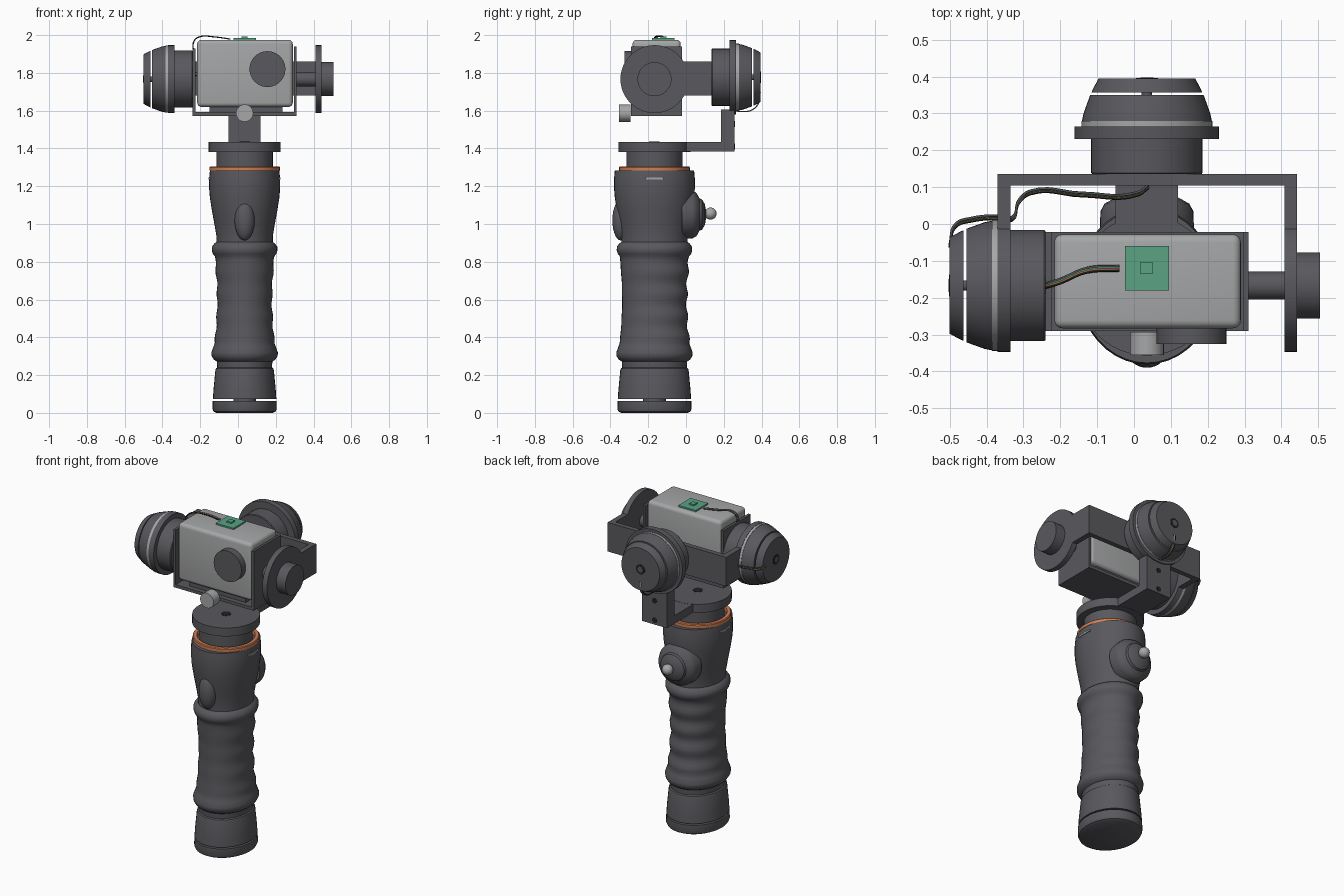
import bpy, bmesh, math
from mathutils import Matrix, Vector

if "Cube" in bpy.data.objects:
    bpy.data.objects.remove(bpy.data.objects["Cube"], do_unlink=True)


def material(name, rgb):
    m = bpy.data.materials.new(name)
    m.use_nodes = True
    m.diffuse_color = (*rgb, 1)
    m.node_tree.nodes["Principled BSDF"].inputs["Base Color"].default_value = (*rgb, 1)
    return m


DARK = material("dark grey", (0.1, 0.098, 0.11))
LIGHT = material("light grey", (0.38, 0.385, 0.39))
ORANGE = material("copper orange", (0.62, 0.21, 0.09))
GREEN = material("board green", (0.1, 0.36, 0.23))
BLACK = material("black", (0.015, 0.015, 0.017))

CX, CY, CZ = 0.035, -0.167, 1.767      # handle axis and tilt axis height


def finish(name, bm, mat, smooth=True):
    bmesh.ops.recalc_face_normals(bm, faces=bm.faces)
    me = bpy.data.meshes.new(name)
    bm.to_mesh(me)
    bm.free()
    me.materials.append(mat)
    ob = bpy.data.objects.new(name, me)
    bpy.context.collection.objects.link(ob)
    if smooth:
        bpy.ops.object.select_all(action='DESELECT')
        ob.select_set(True)
        bpy.context.view_layer.objects.active = ob
        bpy.ops.object.shade_smooth_by_angle(angle=math.radians(35))
    return ob


def frame(axis, origin):
    """Place local +z along an axis, starting at origin."""
    return Matrix.Translation(origin) @ Vector(axis).to_track_quat('Z', 'Y').to_matrix().to_4x4()


def lathe(name, profile, mat, axis=(0, 0, 1), origin=(0, 0, 0), seg=40, shape=None, closed=False):
    """Spin (radius, height) points; shape(r, h, angle) may alter each section."""
    bm = bmesh.new()
    shape = shape or (lambda r, h, a: (r * math.cos(a), r * math.sin(a)))
    rings = [[bm.verts.new((*shape(r, h, math.tau * i / seg), h)) for i in range(seg)]
             for r, h in profile]
    pairs = list(zip(rings, rings[1:]))
    if closed:
        pairs.append((rings[-1], rings[0]))
    else:
        bm.faces.new(rings[0])
        bm.faces.new(rings[-1])
    for a, b in pairs:
        for i in range(seg):
            j = (i + 1) % seg
            bm.faces.new((a[i], a[j], b[j], b[i]))
    bm.transform(frame(axis, origin))
    return finish(name, bm, mat)


def disc(name, r, depth, mat, axis, origin, seg=40):
    return lathe(name, [(r, 0), (r, depth)], mat, axis, origin, seg)


def box(name, lo, hi, mat, bevel=0):
    bm = bmesh.new()
    bmesh.ops.create_cube(bm, size=1)
    lo, hi = Vector(lo), Vector(hi)
    bm.transform(Matrix.Translation((lo + hi) / 2) @ Matrix.Diagonal((*(hi - lo), 1)))
    if bevel:
        bmesh.ops.bevel(bm, geom=bm.edges[:], offset=bevel, segments=4, profile=0.5, affect='EDGES')
    return finish(name, bm, mat, bevel > 0)


def ellipsoid(name, centre, size, mat):
    bm = bmesh.new()
    bmesh.ops.create_uvsphere(bm, u_segments=28, v_segments=14, radius=1)
    bm.transform(Matrix.Translation(centre) @ Matrix.Diagonal((*size, 1)))
    return finish(name, bm, mat)


def wire(name, points, r, mat):
    cu = bpy.data.curves.new(name, 'CURVE')
    cu.dimensions = '3D'
    cu.bevel_depth, cu.bevel_resolution, cu.resolution_u = r, 1, 6
    sp = cu.splines.new('BEZIER')
    sp.bezier_points.add(len(points) - 1)
    for bp, p in zip(sp.bezier_points, points):
        bp.co = p
        bp.handle_left_type = bp.handle_right_type = 'AUTO'
    tmp = bpy.data.objects.new(name + "_path", cu)
    bpy.context.collection.objects.link(tmp)
    bpy.context.view_layer.update()
    me = bpy.data.meshes.new_from_object(tmp.evaluated_get(bpy.context.evaluated_depsgraph_get()))
    bpy.data.objects.remove(tmp, do_unlink=True)
    me.materials.clear()
    me.materials.append(mat)
    bpy.context.collection.objects.link(bpy.data.objects.new(name, me))


def wire_bundle(name, points, offset):
    for k, mat in enumerate((BLACK, ORANGE, GREEN, DARK)):
        d = Vector(offset) * (k - 1.5)
        wire(f"{name}_{k + 1}", [Vector(p) + d for p in points], 0.0035, mat)


# Handle: oval grip with finger ripples, deepest at the front
def oval(r, h, a):
    ripple = 0
    if 0.37 < h < 0.83:
        ripple = 0.006 * math.sin((h - 0.37) / 0.115 * math.tau) * (0.55 - 0.45 * math.sin(a))
    return (r + ripple) * math.cos(a), (r + 0.026 + ripple) * math.sin(a)


lower = [(0.168, 0.073), (0.165, 0.12), (0.155, 0.225), (0.152, 0.235), (0.145, 0.24), (0.147, 0.272),
         (0.163, 0.282), (0.175, 0.302), (0.176, 0.32), (0.165, 0.35)]
grip = [(0.158 - 0.013 * math.sin((i / 24) * math.pi), 0.37 + 0.46 * i / 24) for i in range(25)]
upper = [(0.168, 0.842), (0.174, 0.86), (0.173, 0.88), (0.16, 0.897), (0.149, 0.905), (0.15, 0.94),
         (0.16, 1.0), (0.173, 1.07), (0.184, 1.14), (0.188, 1.19), (0.188, 1.24), (0.184, 1.282)]
lathe("handle_grip", lower + grip + upper, DARK, origin=(CX, CY, 0), shape=oval)
lathe("handle_end_cap", [(0.15, 0), (0.165, 0.008), (0.17, 0.02), (0.169, 0.064)], DARK,
      origin=(CX, CY, 0), shape=oval)
disc("end_cap_screw", 0.06, 0.02, DARK, (0, 0, 1), (CX, CY, 0.06))
lathe("orange_ring", [(0.187, 1.282), (0.187, 1.3), (0.183, 1.305), (0.164, 1.305), (0.16, 1.282)],
      ORANGE, origin=(CX, CY, 0), closed=True)
for side in (-1, 1):
    x = CX + side * 0.187
    box("side_slot", (x - 0.004, CY - 0.048, 1.236), (x + 0.004, CY + 0.048, 1.246), LIGHT)

# Front button and rear joystick
ellipsoid("front_button", (CX, -0.345, 1.02), (0.053, 0.045, 0.107), DARK)
lathe("joystick_dome", [(0.128, 0), (0.126, 0.055), (0.115, 0.075), (0.085, 0.092), (0.08, 0.105),
                        (0.055, 0.12), (0.02, 0.126)], DARK, (0, 1, 0), (CX, -0.02, 1.05))
disc("joystick_stem", 0.014, 0.05, LIGHT, (0, 1, 0), (CX, 0.08, 1.055), 16)
ellipsoid("joystick_ball", (CX, 0.13, 1.055), (0.032, 0.032, 0.032), LIGHT)

# Neck and swivel arm
disc("neck", 0.149, 0.12, DARK, (0, 0, 1), (CX, CY, 1.27))
disc("swivel_disc", 0.19, 0.052, DARK, (0, 0, 1), (CX, CY, 1.382), 48)
disc("swivel_hole", 0.028, 0.003, BLACK, (0, 0, 1), (CX, CY, 1.433), 20)
box("swivel_arm", (CX - 0.085, CY, 1.383), (CX + 0.085, 0.258, 1.433), DARK)
box("rear_upright", (CX - 0.085, 0.185, 1.383), (CX + 0.085, 0.258, 1.605), DARK)
for z in (1.41, 1.53):
    disc("upright_hole", 0.016, 0.003, BLACK, (0, 1, 0), (CX, 0.257, z), 16)


# Motors: stator, flange, light band, tapered shell, separate end cap
def motor(name, axis, origin, flange):
    def part(label, pts, mat=DARK):
        lathe(f"{name}_{label}", pts, mat, axis, origin, 48)
    part("stator", [(0.148, 0), (0.151, 0.004), (0.151, 0.096)])
    part("flange", [(flange, 0.095), (flange, 0.13)])
    part("band", [(0.178, 0.13), (0.178, 0.145)], LIGHT)
    part("shell", [(0.176, 0.145), (0.172, 0.165), (0.154, 0.215)])
    part("axle", [(0.014, 0.21), (0.014, 0.225)])
    part("end_cap", [(0.15, 0.222), (0.147, 0.23), (0.131, 0.26)])
    part("cap_recess", [(0.03, 0.259), (0.03, 0.2615)], BLACK)
    part("cap_screw", [(0.018, 0.259), (0.018, 0.263)], DARK)


motor("rear_motor", (0, 1, 0), (CX, 0.135, 1.777), 0.196)
motor("side_motor", (-1, 0, 0), (-0.24, CY, CZ), 0.18)

# Outer U bracket carrying the tilt axis
box("bracket_back", (-0.37, 0.105, 1.68), (0.442, 0.135, 1.86), DARK)
box("bracket_right_arm", (-0.37, CY, 1.68), (-0.335, 0.12, 1.86), DARK)
box("bracket_left_arm", (0.409, CY, 1.68), (0.442, 0.12, 1.86), DARK)
disc("left_arm_disc", 0.18, 0.033, DARK, (1, 0, 0), (0.409, CY, CZ), 48)
disc("tilt_knob", 0.09, 0.065, DARK, (1, 0, 0), (0.44, CY, CZ))
disc("tilt_shaft", 0.038, 0.11, DARK, (1, 0, 0), (0.305, CY, CZ), 24)

# Camera tray
box("tray_floor", (-0.24, -0.29, 1.573), (0.31, -0.022, 1.592), DARK)
box("tray_right_side", (-0.24, -0.29, 1.573), (-0.224, -0.022, 1.93), DARK)
box("tray_left_side", (0.296, -0.29, 1.573), (0.311, -0.022, 1.94), DARK)
box("camera_pad", (-0.15, -0.26, 1.59), (0.235, -0.05, 1.625), DARK)
disc("tray_screw", 0.046, 0.062, LIGHT, (0, -1, 0), (CX, -0.293, 1.587), 24)

# Camera
box("camera_body", (-0.216, -0.283, 1.62), (0.29, -0.028, 1.975), LIGHT, 0.022)
disc("camera_lens", 0.095, 0.045, DARK, (0, -1, 0), (0.156, -0.28, 1.82))
box("sensor_board", (-0.025, -0.18, 1.968), (0.095, -0.06, 1.984), GREEN)
box("sensor_chip", (0.018, -0.136, 1.982), (0.05, -0.103, 1.992), GREEN)

# Wiring
wire_bundle("sensor_wire", [(-0.04, -0.12, 1.979), (-0.13, -0.126, 1.991), (-0.2, -0.155, 1.992),
                            (-0.232, -0.165, 1.97), (-0.236, -0.166, 1.9)], (0, 0.004, 0))
wire_bundle("tilt_wire", [(0.04, 0.103, 1.79), (0.01, 0.082, 1.79), (-0.14, 0.08, 1.79),
                          (-0.28, 0.086, 1.79), (-0.313, 0.06, 1.78), (-0.33, 0.015, 1.77),
                          (-0.37, 0.018, 1.765), (-0.44, 0.012, 1.765), (-0.485, -0.005, 1.765),
                          (-0.5, -0.06, 1.765)], (0, 0.003, 0.004))
wire_bundle("pan_wire", [(CX, 0.393, 1.7), (CX, 0.388, 1.65), (CX, 0.355, 1.607),
                         (CX, 0.3, 1.595), (CX, 0.255, 1.6)], (0.005, 0, 0))
